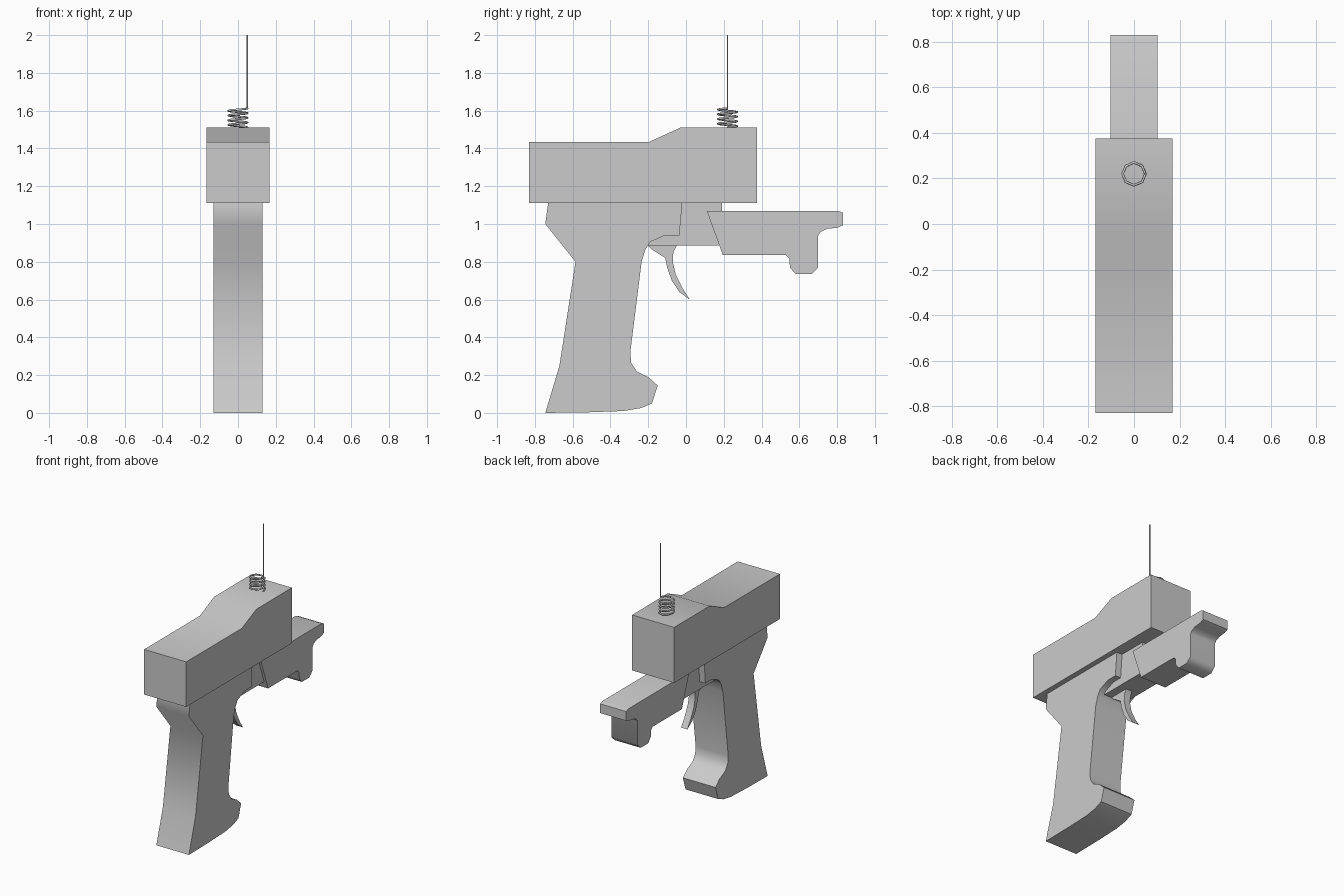
import bpy, bmesh
from math import radians, sin, cos, pi

if "Cube" in bpy.data.objects:
    bpy.data.objects.remove(bpy.data.objects["Cube"])


def extrude_profile(name, pts, half):
    """Solid from a (y, z) side outline, spanning x = -half .. half."""
    bm = bmesh.new()
    face = bm.faces.new([bm.verts.new((-half, y, z)) for y, z in pts])
    ext = bmesh.ops.extrude_face_region(bm, geom=[face], use_keep_orig=True)
    moved = [v for v in ext["geom"] if isinstance(v, bmesh.types.BMVert)]
    bmesh.ops.translate(bm, verts=moved, vec=(2 * half, 0, 0))
    bmesh.ops.recalc_face_normals(bm, faces=bm.faces)
    me = bpy.data.meshes.new(name)
    bm.to_mesh(me)
    bm.free()
    ob = bpy.data.objects.new(name, me)
    bpy.context.collection.objects.link(ob)
    bpy.ops.object.select_all(action='DESELECT')
    bpy.context.view_layer.objects.active = ob
    ob.select_set(True)
    bpy.ops.object.shade_smooth_by_angle(angle=radians(48))
    return ob


def wire(name, pts, radius):
    """Round wire following a path."""
    cu = bpy.data.curves.new(name, 'CURVE')
    cu.dimensions = '3D'
    cu.bevel_depth = radius
    cu.bevel_resolution = 1
    cu.use_fill_caps = True
    sp = cu.splines.new('POLY')
    sp.points.add(len(pts) - 1)
    for p, co in zip(sp.points, pts):
        p.co = (*co, 1)
    ob = bpy.data.objects.new(name, cu)
    bpy.context.collection.objects.link(ob)
    return ob


# Upper housing with raised front half
extrude_profile("housing", [
    (-0.83, 1.11), (0.375, 1.11), (0.375, 1.51), (-0.03, 1.51),
    (-0.195, 1.435), (-0.83, 1.435)], 0.168)

# Handle with flared foot
extrude_profile("grip", [
    (-0.73, 1.11), (-0.745, 1.0), (-0.585, 0.80), (-0.67, 0.25), (-0.745, 0.0),
    (-0.52, 0.003), (-0.33, 0.01), (-0.24, 0.025), (-0.18, 0.05),
    (-0.15, 0.145), (-0.20, 0.19), (-0.26, 0.22), (-0.29, 0.265),
    (-0.295, 0.32), (-0.235, 0.80), (-0.215, 0.865), (-0.19, 0.905),
    (-0.11, 0.94), (-0.035, 0.94), (-0.02, 1.11)], 0.13)

# Narrow block joining grip, housing and fore-end
extrude_profile("inner_block", [
    (-0.20, 0.885), (0.19, 0.885), (0.19, 1.11), (-0.20, 1.11)], 0.085)

# Front piece with lower lug
extrude_profile("fore_end", [
    (0.11, 1.07), (0.195, 0.835), (0.53, 0.835), (0.548, 0.815), (0.55, 0.77),
    (0.58, 0.735), (0.665, 0.735), (0.70, 0.77), (0.70, 0.94), (0.715, 0.96),
    (0.75, 0.975), (0.80, 0.98), (0.83, 0.993), (0.83, 1.06), (0.805, 1.07)],
    0.104)

# Curved trigger
extrude_profile("trigger", [
    (-0.20, 0.885), (-0.18, 0.865), (-0.11, 0.82), (-0.10, 0.77),
    (-0.075, 0.70), (-0.035, 0.64), (0.02, 0.60), (-0.018, 0.66),
    (-0.055, 0.735), (-0.07, 0.80), (-0.067, 0.85), (-0.05, 0.885)], 0.025)

# Coil spring at the antenna foot
STEPS, TURNS, Y0 = 8, 4, 0.22
n = STEPS * TURNS
coil = [(0.05 * cos(2 * pi * i / STEPS), Y0 + 0.05 * sin(2 * pi * i / STEPS),
         1.512 + 0.1 * i / n) for i in range(n + 1)]
wire("antenna_spring", coil, 0.006)

# Thin straight antenna
wire("antenna_rod", [(0.05, Y0, 1.61), (0.05, Y0, 2.0)], 0.004)
